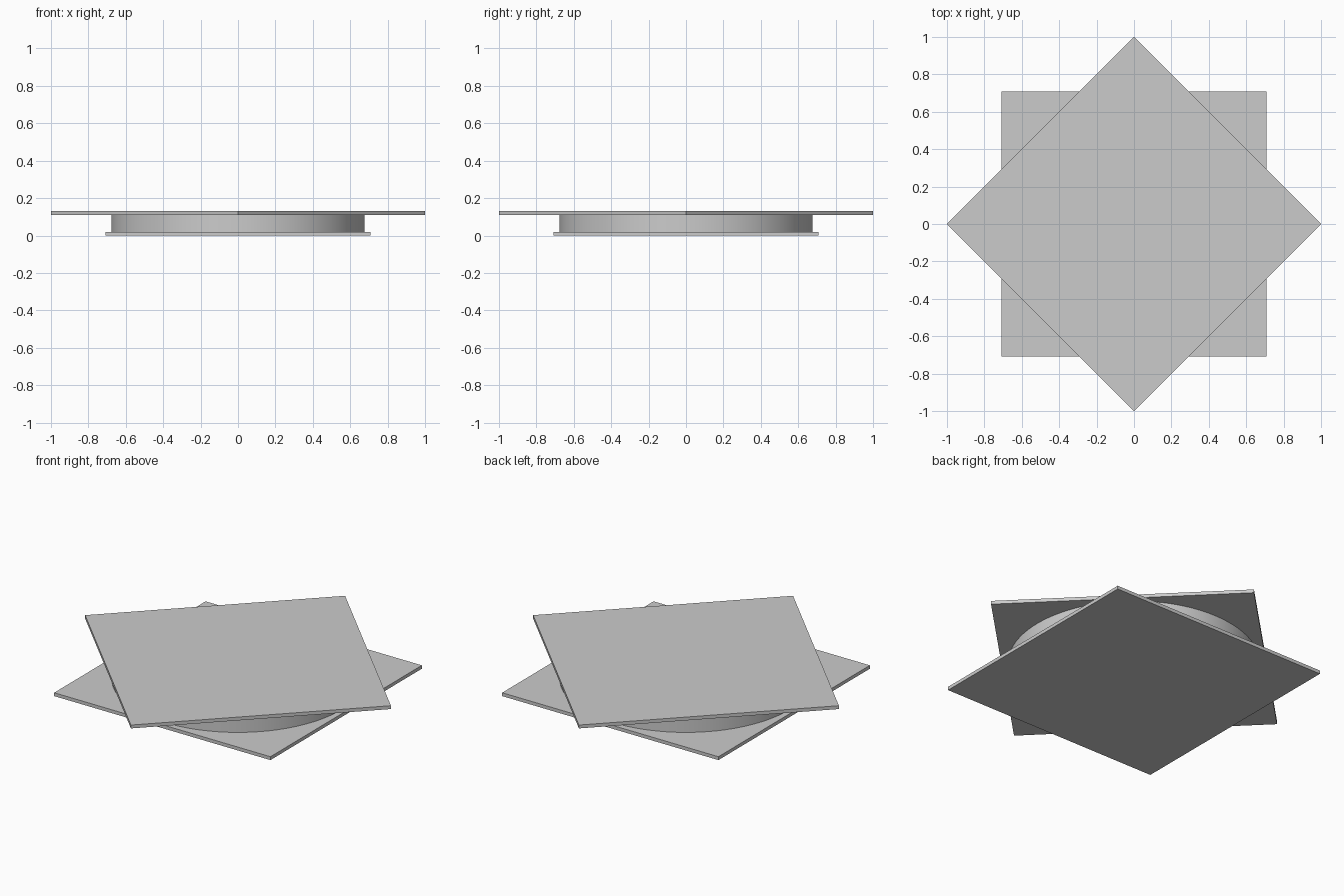
import bpy
import math

cube = bpy.data.objects.get("Cube")
if cube:
    bpy.data.objects.remove(cube, do_unlink=True)

GREY = (0.6, 0.6, 0.6, 1.0)
mat = bpy.data.materials.new("light grey")
mat.use_nodes = True
mat.diffuse_color = GREY
mat.node_tree.nodes["Principled BSDF"].inputs["Base Color"].default_value = GREY

SIDE = math.sqrt(2)      # square plate whose diagonal is 2
THICK = 0.02
HEIGHT = 0.13


def plate(name, z, turn):
    """Thin square plate with its underside at z, turned about the vertical."""
    bpy.ops.mesh.primitive_cube_add(size=1, location=(0, 0, z + THICK / 2))
    obj = bpy.context.object
    obj.name = name
    obj.scale = (SIDE, SIDE, THICK)
    bpy.ops.object.transform_apply(location=False, rotation=False, scale=True)
    obj.rotation_euler.z = turn
    obj.data.materials.append(mat)


# Square base and the diamond-turned top
plate("base_plate", 0, 0)
plate("top_plate", HEIGHT - THICK, math.radians(45))

# Round drum between the plates
bpy.ops.mesh.primitive_cylinder_add(
    vertices=96, radius=0.677, depth=HEIGHT - 2 * THICK,
    location=(0, 0, HEIGHT / 2))
drum = bpy.context.object
drum.name = "round_drum"
drum.data.materials.append(mat)
bpy.ops.object.shade_smooth_by_angle(angle=math.radians(30))
